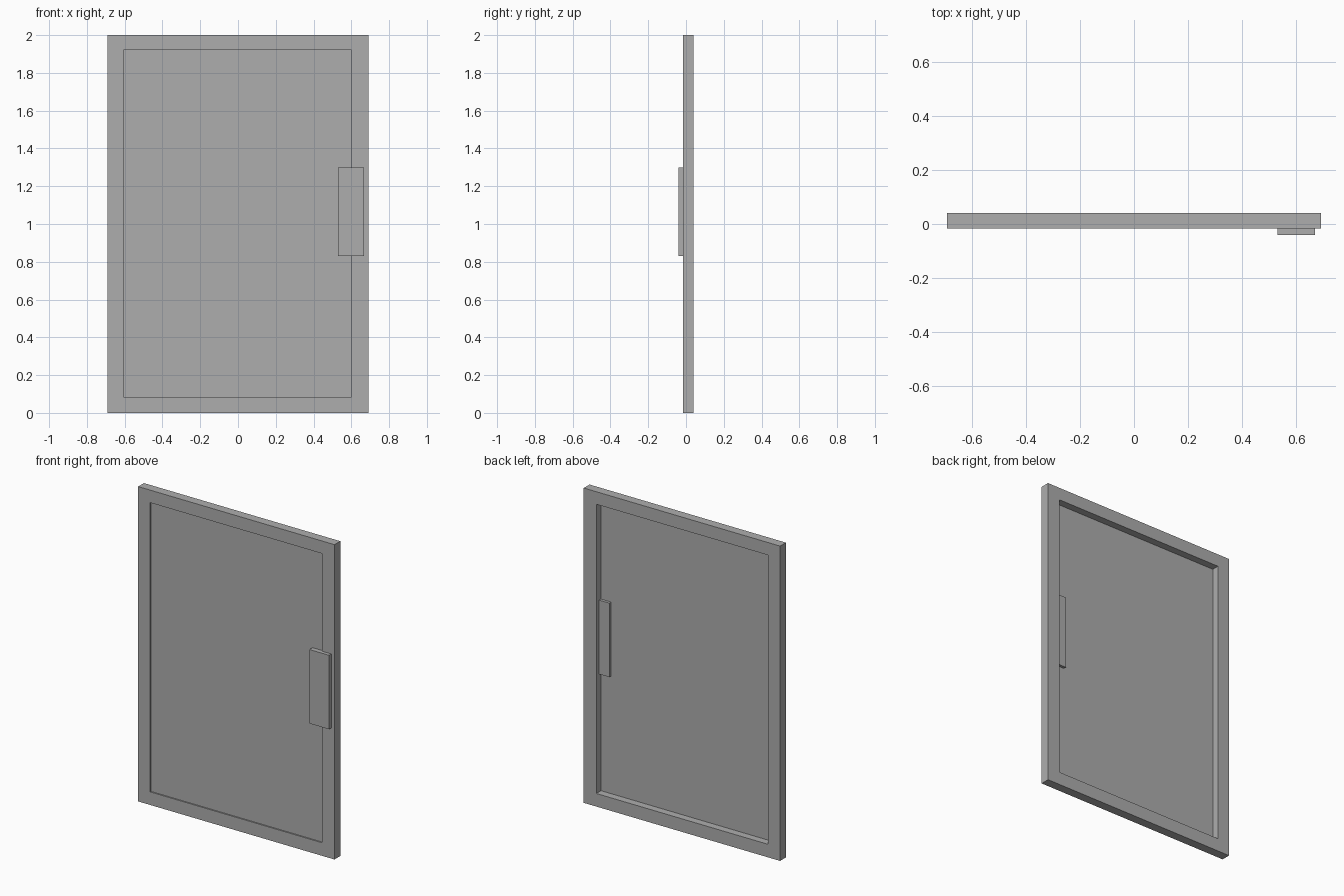
import bpy
import bmesh

cube = bpy.data.objects.get("Cube")
if cube:
    bpy.data.objects.remove(cube, do_unlink=True)

grey = bpy.data.materials.new("plain grey")
grey.use_nodes = True
colour = (0.42, 0.42, 0.42, 1)
grey.diffuse_color = colour
grey.node_tree.nodes["Principled BSDF"].inputs["Base Color"].default_value = colour


def finish(name, bm):
    bmesh.ops.recalc_face_normals(bm, faces=bm.faces)
    mesh = bpy.data.meshes.new(name)
    bm.to_mesh(mesh)
    bm.free()
    mesh.materials.append(grey)
    obj = bpy.data.objects.new(name, mesh)
    bpy.context.collection.objects.link(obj)
    return obj


def box(name, x, y, z):
    """Box spanning the given (low, high) ranges."""
    bm = bmesh.new()
    bmesh.ops.create_cube(bm, size=1)
    for v in bm.verts:
        v.co = [r[0] if c < 0 else r[1] for r, c in zip((x, y, z), v.co)]
    return finish(name, bm)


def ring(name, outer, inner, y):
    """Rectangular frame between two (left, right, bottom, top) outlines."""
    bm = bmesh.new()
    loops = []
    for (l, r, b, t), depth in ((outer, y[0]), (inner, y[0]),
                                (inner, y[1]), (outer, y[1])):
        corners = ((l, b), (r, b), (r, t), (l, t))
        loops.append([bm.verts.new((cx, depth, cz)) for cx, cz in corners])
    for a, b in zip(loops, loops[1:] + loops[:1]):
        for i in range(4):
            j = (i + 1) % 4
            bm.faces.new((a[i], a[j], b[j], b[i]))
    return finish(name, bm)


# Outer surround
opening = (-0.606, 0.602, 0.083, 1.92)
ring("door_frame", (-0.69, 0.69, 0, 2), opening, (-0.017, 0.041))

# Thin infill panel, set close to the front of the surround
box("door_panel", opening[:2], (-0.009, -0.006), opening[2:])

# Lock plate passing through the panel and showing on both sides
box("handle_plate", (0.53, 0.668), (-0.04, 0.012), (0.83, 1.30))
